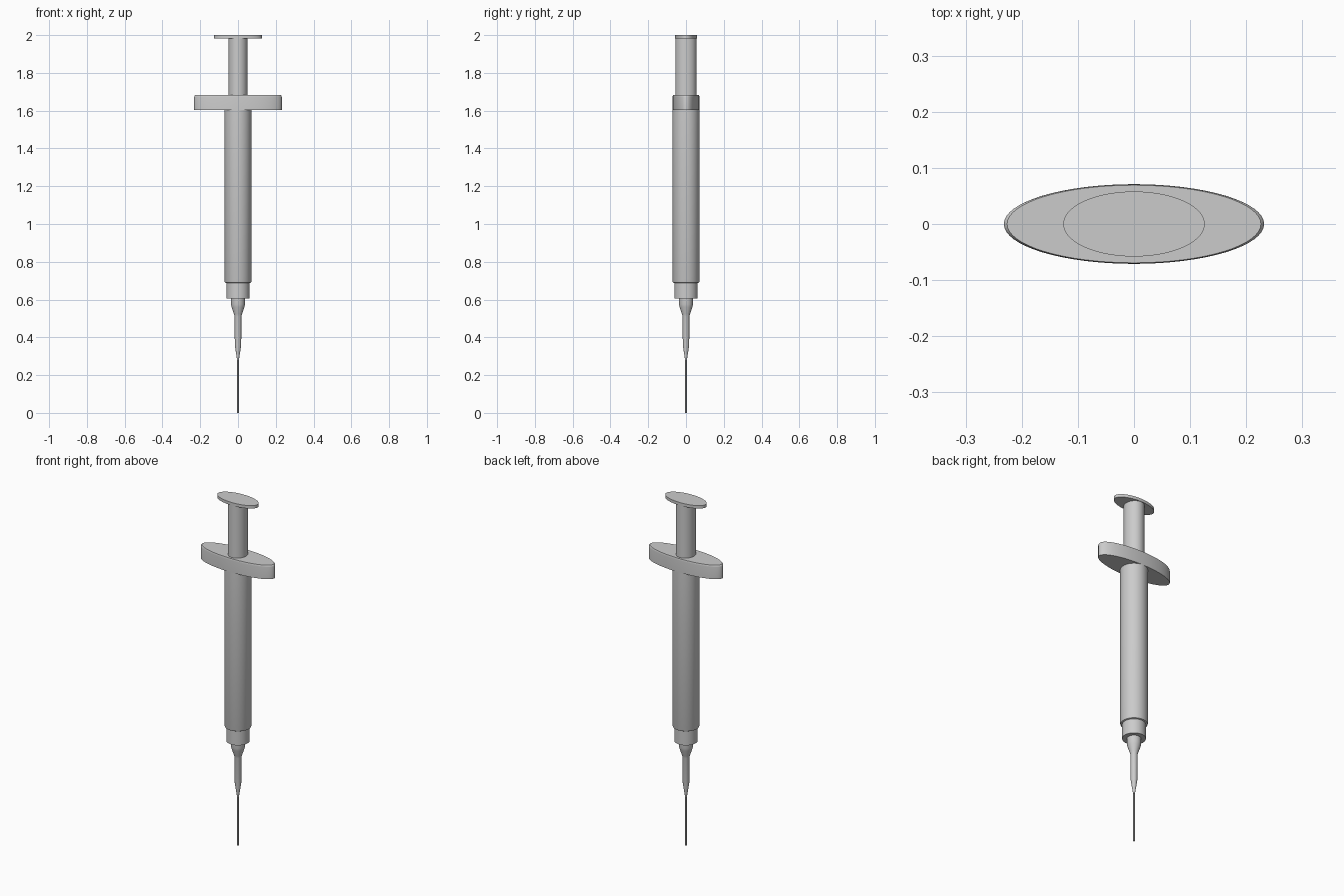
import bpy, math

if "Cube" in bpy.data.objects:
    bpy.data.objects.remove(bpy.data.objects["Cube"])

SIDES = 64


def finish(ob, angle=35):
    bpy.ops.object.select_all(action='DESELECT')
    ob.select_set(True)
    bpy.context.view_layer.objects.active = ob
    bpy.ops.object.shade_smooth_by_angle(angle=math.radians(angle))
    return ob


def lathe(name, profile, sx=1.0, sy=1.0, sides=SIDES):
    """Closed solid from (radius, z) rings, bottom to top; sx, sy make it oval."""
    verts, faces = [], []
    for r, z in profile:
        for i in range(sides):
            a = 2 * math.pi * i / sides
            verts.append((r * sx * math.cos(a), r * sy * math.sin(a), z))
    for k in range(len(profile) - 1):
        for i in range(sides):
            j = (i + 1) % sides
            a, b = k * sides, (k + 1) * sides
            faces.append((a + i, a + j, b + j, b + i))
    top = (len(profile) - 1) * sides
    faces.append(tuple(reversed(range(sides))))
    faces.append(tuple(range(top, top + sides)))
    me = bpy.data.meshes.new(name)
    me.from_pydata(verts, [], faces)
    ob = bpy.data.objects.new(name, me)
    bpy.context.collection.objects.link(ob)
    return finish(ob)


# Thin needle
lathe("needle", [(0.004, 0.0), (0.004, 0.30)], sides=24)

# Tapered hub holding the needle
lathe("needle_hub", [(0.005, 0.28), (0.017, 0.36), (0.018, 0.51),
                     (0.022, 0.525), (0.034, 0.56), (0.037, 0.575), (0.037, 0.61)])

# Collar under the barrel
lathe("collar", [(0.061, 0.605), (0.061, 0.695)])

# Barrel with a slightly rounded lower rim
lathe("barrel", [(0.066, 0.688), (0.069, 0.690), (0.071, 0.696), (0.071, 1.61)])

# Oval finger flange with softened top edge
lathe("finger_flange", [(1.0, 1.603), (1.0, 1.672), (0.992, 1.678), (0.975, 1.682)],
      sx=0.232, sy=0.071)

# Plunger rod and oval thumb rest
lathe("plunger_rod", [(1.0, 1.67), (1.0, 1.99)], sx=0.051, sy=0.056)
lathe("thumb_rest", [(1.0, 1.983), (1.0, 2.0)], sx=0.126, sy=0.058)
